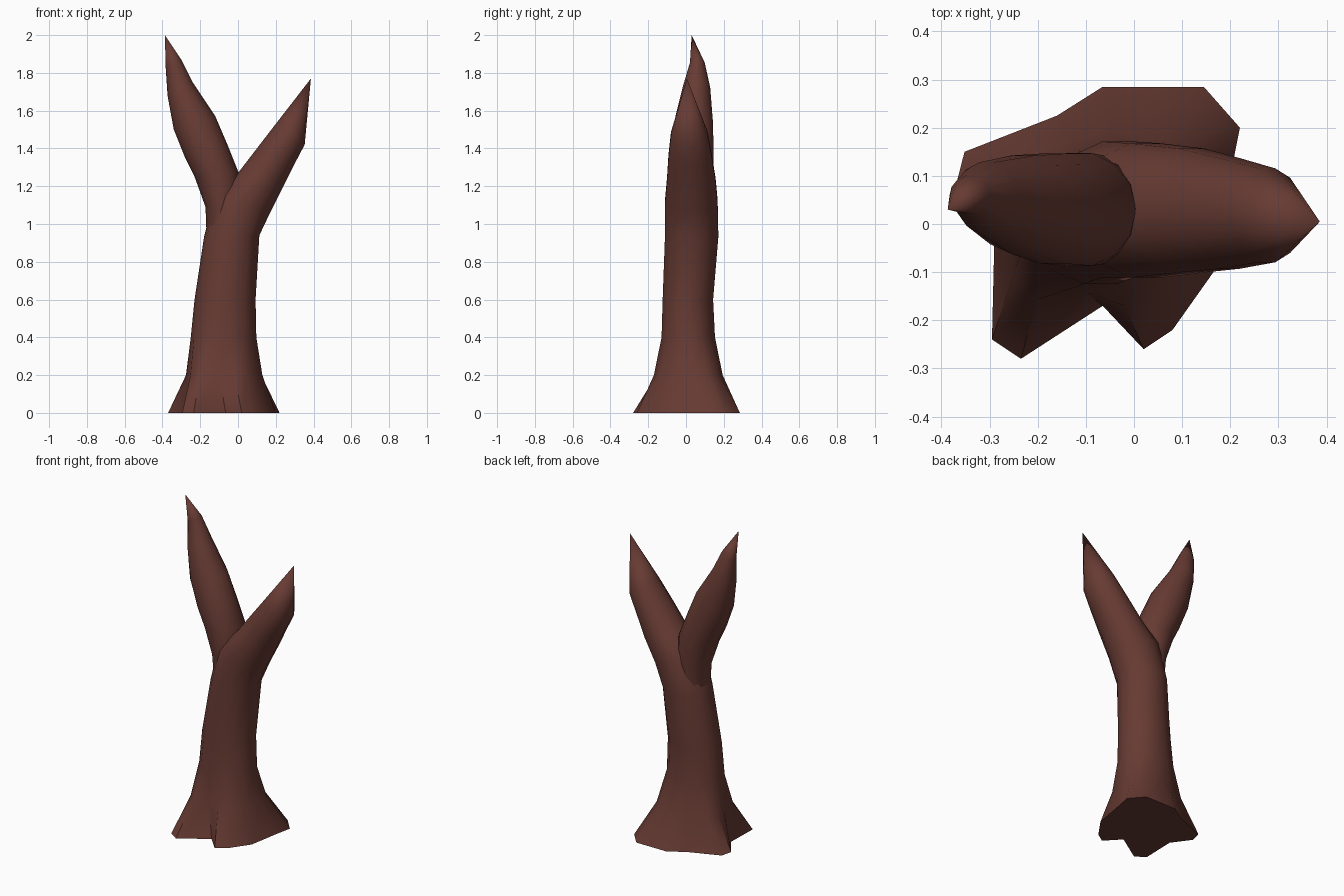
import bpy, bmesh, math
from mathutils import Vector

if "Cube" in bpy.data.objects:
    bpy.data.objects.remove(bpy.data.objects["Cube"], do_unlink=True)

SIDES = 14

bark = bpy.data.materials.new("dark_brown_bark")
colour = (0.135, 0.043, 0.033, 1)
bark.diffuse_color = colour
bark.use_nodes = True
bark.node_tree.nodes["Principled BSDF"].inputs["Base Color"].default_value = colour


def ring(xl, zl, xr, zr, yc, ry):
    """Tilted ellipse between a left and a right edge point."""
    mid = Vector(((xl + xr) / 2, yc, (zl + zr) / 2))
    half = Vector(((xr - xl) / 2, 0, (zr - zl) / 2))
    across = Vector((0, ry, 0))
    angles = [math.tau * i / SIDES for i in range(SIDES)]
    return [mid + half * math.cos(a) + across * math.sin(a) for a in angles]


def loft(name, rings, tip):
    """Skin the rings, cap the first one and close the last at a point."""
    bm = bmesh.new()
    loops = [[bm.verts.new(p) for p in r] for r in rings]
    end = bm.verts.new(tip)
    for i in range(SIDES):
        j = (i + 1) % SIDES
        for low, high in zip(loops, loops[1:]):
            bm.faces.new((low[i], low[j], high[j], high[i]))
        bm.faces.new((loops[-1][i], loops[-1][j], end))
    bm.faces.new(loops[0][::-1])
    bmesh.ops.recalc_face_normals(bm, faces=bm.faces[:])
    mesh = bpy.data.meshes.new(name)
    bm.to_mesh(mesh)
    bm.free()
    obj = bpy.data.objects.new(name, mesh)
    bpy.context.collection.objects.link(obj)
    mesh.materials.append(bark)
    bpy.ops.object.select_all(action="DESELECT")
    obj.select_set(True)
    bpy.context.view_layer.objects.active = obj
    bpy.ops.object.shade_smooth_by_angle(angle=math.radians(45))
    return obj


# Root flare outline on the ground
outline = [(.20, .10), (.22, .20), (.145, .285), (-.065, .285), (-.16, .225),
           (-.352, .15), (-.37, .08), (-.29, -.03), (-.295, -.24), (-.235, -.28),
           (-.065, -.17), (.02, -.26), (.08, -.22), (.165, -.10)]
roots = [Vector((x, y, 0)) for x, y in outline]

# Trunk continuing into the left branch
trunk = [ring(-.25, .40, .097, .40, .012, .145),
         ring(-.23, .60, .093, .60, .010, .137),
         ring(-.18, .93, .113, .94, .030, .145),
         ring(-.12, 1.17, .170, 1.06, .028, .143),
         ring(.00, 1.27, .240, 1.20, .028, .132),
         ring(.10, 1.40, .295, 1.31, .022, .118),
         ring(.20, 1.53, .353, 1.42, .018, .100)]
flare = [p.lerp(q, .31) for p, q in zip(trunk[0], roots)]
for p in flare:
    p.z = .20
loft("trunk_and_left_branch", [roots, flare] + trunk, (.386, .005, 1.77))

# Right branch growing out of the trunk
right_branch = [ring(-.165, .90, .02, .95, .03, .10),
                ring(-.172, 1.09, .01, 1.13, .03, .115),
                ring(-.23, 1.25, .004, 1.27, .03, .120),
                ring(-.28, 1.35, -.06, 1.43, .032, .117),
                ring(-.34, 1.50, -.12, 1.57, .040, .105),
                ring(-.373, 1.68, -.24, 1.75, .055, .075),
                ring(-.383, 1.83, -.30, 1.87, .060, .040)]
loft("right_branch", right_branch, (-.387, .03, 2.0))
